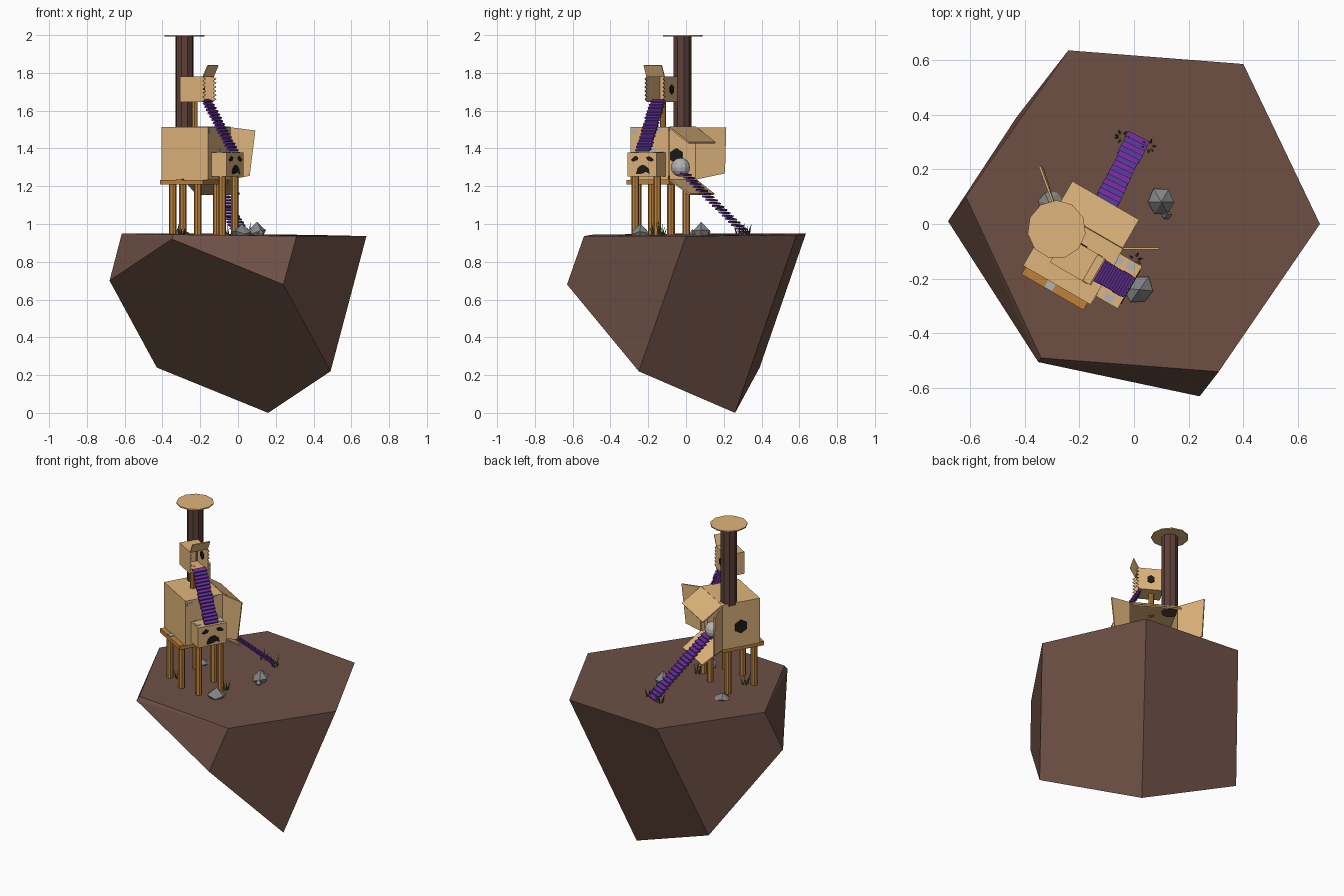
import bpy, bmesh, math, random
from mathutils import Vector, Matrix

if "Cube" in bpy.data.objects:
    bpy.data.objects.remove(bpy.data.objects["Cube"])

random.seed(4)

def material(name, code):
    c = [int(code[i:i + 2], 16) / 255 for i in (0, 2, 4)]
    m = bpy.data.materials.new(name)
    m.diffuse_color = [((x + .055) / 1.055) ** 2.4 if x > .04 else x / 12.92 for x in c] + [1]
    m.use_nodes = True
    m.node_tree.nodes["Principled BSDF"].inputs["Base Color"].default_value = m.diffuse_color
    return m

CARD = material("cardboard", "E0B57C")
WOOD = material("wood", "BF8239")
EARTH = material("earth", "6E5045")
BARK = material("bark", "5C4038")
STONE = material("stone", "858585")
DARK = material("dark", "1C1A1A")
TAPE = material("tape", "B4B4B4")
GREEN = material("grass", "4A6B2A")
PURPLES = [material("violet", "7A2A9E"), material("indigo", "553A9A")]

# House frame: u runs right-forward, v runs right-back
O = Vector((-0.2225, -0.12, 0))
U = Vector((math.cos(math.radians(30)), -0.5, 0))
V = Vector((0.5, math.cos(math.radians(30)), 0))
Z = Vector((0, 0, 1))

def L(u, v, z):
    return O + U * u + V * v + Z * z

def build(name, verts, faces, mat, thick=0, offset=0):
    me = bpy.data.meshes.new(name)
    me.from_pydata([tuple(p) for p in verts], [], faces)
    bm = bmesh.new()
    bm.from_mesh(me)
    bmesh.ops.recalc_face_normals(bm, faces=bm.faces)
    bm.to_mesh(me)
    bm.free()
    ob = bpy.data.objects.new(name, me)
    bpy.context.collection.objects.link(ob)
    me.materials.append(mat)
    if thick:
        m = ob.modifiers.new("thickness", "SOLIDIFY")
        m.thickness, m.offset = thick, offset
    return ob

def panel(name, pts, mat, thick=0.008):
    return build(name, pts, [list(range(len(pts)))], mat, thick)

BOX = {"-z": (0, 3, 2, 1), "+z": (4, 5, 6, 7), "-v": (0, 1, 5, 4),
       "+u": (1, 2, 6, 5), "+v": (2, 3, 7, 6), "-u": (3, 0, 4, 7)}

def box(name, u0, u1, v0, v1, z0, z1, mat, opening=None):
    pts = [L(u, v, z) for z in (z0, z1) for u, v in ((u0, v0), (u1, v0), (u1, v1), (u0, v1))]
    faces = [f for k, f in BOX.items() if k != opening]
    return build(name, pts, faces, mat)if not opening else build(name, pts, faces, mat, 0.006)

def prism(name, a, b, r, n, mat, r2=None):
    a, b = Vector(a), Vector(b)
    bm = bmesh.new()
    bmesh.ops.create_cone(bm, cap_ends=True, segments=n, radius1=r,
                          radius2=r if r2 is None else r2, depth=(b - a).length)
    q = Z.rotation_difference((b - a).normalized()).to_matrix().to_4x4()
    bm.transform(Matrix.Translation((a + b) / 2) @ q)
    me = bpy.data.meshes.new(name)
    bm.to_mesh(me)
    bm.free()
    me.materials.append(mat)
    ob = bpy.data.objects.new(name, me)
    bpy.context.collection.objects.link(ob)
    return ob

def hull(name, pts, mat):
    bm = bmesh.new()
    for p in pts:
        bm.verts.new(p)
    bmesh.ops.convex_hull(bm, input=bm.verts[:])
    bmesh.ops.dissolve_limit(bm, angle_limit=math.radians(6), verts=bm.verts[:], edges=bm.edges[:])
    me = bpy.data.meshes.new(name)
    bm.to_mesh(me)
    bm.free()
    me.materials.append(mat)
    ob = bpy.data.objects.new(name, me)
    bpy.context.collection.objects.link(ob)

# Big floating rock
hull("rock_island", [(-.24, .635, .95), (.40, .585, .942), (.68, 0, .936), (.31, -.54, .936),
                     (-.34, -.49, .944), (-.615, .10, .95), (-.68, .01, .70), (-.35, -.505, .92),
                     (.24, -.63, .68), (.49, -.25, .22), (.16, .26, 0), (-.43, .39, .24)], EARTH)

# Main box house, open at the back, with four flaps
A, D0, D1, B0, B1 = .141, -.118, .116, 1.235, 1.512
box("main_box", -A, A, D0, D1, B0, B1, CARD, "+v")
panel("top_flap", [L(-A, D1, B1), L(A, D1, B1), L(A, D1 + .12, 1.43), L(-A, D1 + .12, 1.43)], CARD)
panel("bottom_flap", [L(-A, D1, B0), L(A, D1, B0), L(A - .01, D1 + .12, 1.157), L(-A + .01, D1 + .12, 1.157)], CARD)
panel("right_flap", [(-.04, -.09, B0), (-.04, -.09, B1), (.092, -.09, 1.495), (.062, -.09, 1.255)], CARD)
panel("left_flap", [(-.285, .05, B0), (-.285, .05, B1), (-.345, .212, B1), (-.335, .205, 1.268)], CARD)
hexa = [(math.cos(math.radians(60 * i + 30)), math.sin(math.radians(60 * i + 30))) for i in range(6)]
panel("side_window", [L(-A, .042 * c, 1.36 + .042 * s) for c, s in hexa], DARK, .012)

# Board and legs
box("floor_board", -.132, .13, -.15, .11, 1.208, 1.234, WOOD)
for i, (u, v, top) in enumerate([(-.075, -.115, 1.21), (.075, -.112, 1.21), (-.12, .07, 1.21),
                                 (.075, .09, 1.21), (.195, -.06, 1.252), (.195, .075, 1.252)]):
    prism(f"leg_{i}", L(u, v, .935), L(u, v, top), .02, 8, WOOD)

# Side box with a frowning face
F = .236
box("face_box", .10, F, -.083, .096, 1.252, 1.378, CARD)
for v, side in ((-.04, 1), (.056, -1)):
    eye = [(-.022, -.006), (-.008, -.014), (.016, -.008), (.024, .008), (.004, .014)]
    panel("eye", [L(F, v + side * a, 1.345 + b) for a, b in eye], DARK, .006)
mouth = [(-.04, -.024), (-.03, .008), (-.008, .024), (.016, .022), (.036, .004), (.042, -.022),
         (.02, -.012), (0, -.02), (-.02, -.024)]
panel("mouth", [L(F, .01 + a, 1.288 + b) for a, b in mouth], DARK, .006)

# Upper lookout box on a post
prism("lookout_post", L(-.005, -.005, 1.505), L(-.005, -.005, 1.65), .016, 8, WOOD)
E = .076
box("lookout_box", -.062, E, -.058, .052, 1.647, 1.78, CARD, "+u")
panel("lookout_flap", [L(E, -.058, 1.78), L(E, .052, 1.78), L(E + .03, .052, 1.84), L(E + .03, -.058, 1.84)], CARD, .006)
panel("lookout_window", [L(.007 + .024 * c, .052, 1.712 + .026 * s) for c, s in hexa], DARK, .012)
# Torn cardboard edge
for v in (-.058, .052):
    for i in range(6):
        z = 1.65 + i * .0215
        panel("torn_tooth", [L(E, v, z), L(E + .018, v, z + .011), L(E, v, z + .0215)], CARD, .006)

# Chimney trunk and cap
c = Vector((-.283, -.02, 0))
prism("trunk", c + Z * 1.5, c + Z * 1.996, .048, 9, BARK)
prism("trunk_cap", c + Z * 1.993, c + Z * 2.0, .107, 11, CARD)

# Slatted stairs
def stairs(name, a, b, width, n):
    a, b = Vector(a), Vector(b)
    step = (b - a) / n
    d = step.normalized()
    side = d.cross(Z).normalized()
    nrm = side.cross(d)
    for i in range(n):
        m = a + step * (i + .5)
        w = width / 2 * random.uniform(.92, 1.06)
        h = step * .53
        t = nrm * .008
        quad = [m - h - side * w - t, m + h - side * w + t, m + h + side * w + t, m - h + side * w - t]
        panel(f"{name}_{i}", quad, PURPLES[i % 2], .009)

stairs("lower_step", (-.145, -.01, 1.27), (.015, .315, .95), .085, 19)
stairs("upper_step", L(.06, .005, 1.66), L(.225, .005, 1.385), .085, 16)

# Round grey ball at the doorway
bm = bmesh.new()
bmesh.ops.create_uvsphere(bm, u_segments=12, v_segments=8, radius=.05,
                          matrix=Matrix.Translation(L(0, .105, 1.3)))
me = bpy.data.meshes.new("doorway_ball")
bm.to_mesh(me)
bm.free()
me.materials.append(TAPE)
bpy.context.collection.objects.link(bpy.data.objects.new("doorway_ball", me))

# Tape patches
def patch(u, v, z, su, sv):
    box("tape_patch", u - su, u + su, v - sv, v + sv, z, z + .004, TAPE)

patch(-.02, -.133, 1.234, .016, .014)
for u, v in ((.13, -.06), (.15, .07), (.19, -.065), (.2, .075)):
    patch(u, v, 1.377, .017, .013)
for v, z in ((-.09, 1.49), (.02, 1.39), (.06, 1.5)):
    panel("side_tape", [L(A + .003, v + a, z + b) for a, b in ((-.018, -.01), (.018, -.01), (.018, .01), (-.018, .01))], TAPE, .004)

# Stones
for i, (x, y, r, h) in enumerate([(.10, .08, .055, .065), (.12, .035, .022, .03),
                                  (.02, -.24, .06, .055), (-.31, .075, .05, .035)]):
    pts = [(x, y, .94 + h * 1.1)]
    for k in range(6):
        an = k * math.pi / 3 + i
        rr = r * random.uniform(.75, 1.1)
        pts.append((x + rr * math.cos(an), y + rr * math.sin(an), .94 + h * random.uniform(.1, .45)))
        pts.append((x + rr * .7 * math.cos(an), y + rr * .7 * math.sin(an), .935))
    hull(f"stone_{i}", pts, STONE)

# Grass tufts
for x, y in ((-.045, .32), (.055, .285), (.005, -.13), (-.3, -.16)):
    for k in range(6):
        an = k * math.pi / 3 + random.random()
        d = Vector((math.cos(an), math.sin(an), 0))
        p = Vector((x, y, .935)) + d * .012
        prism("grass_blade", p, p + d * .018 + Z * random.uniform(.04, .085), .006, 4, GREEN, 0)
